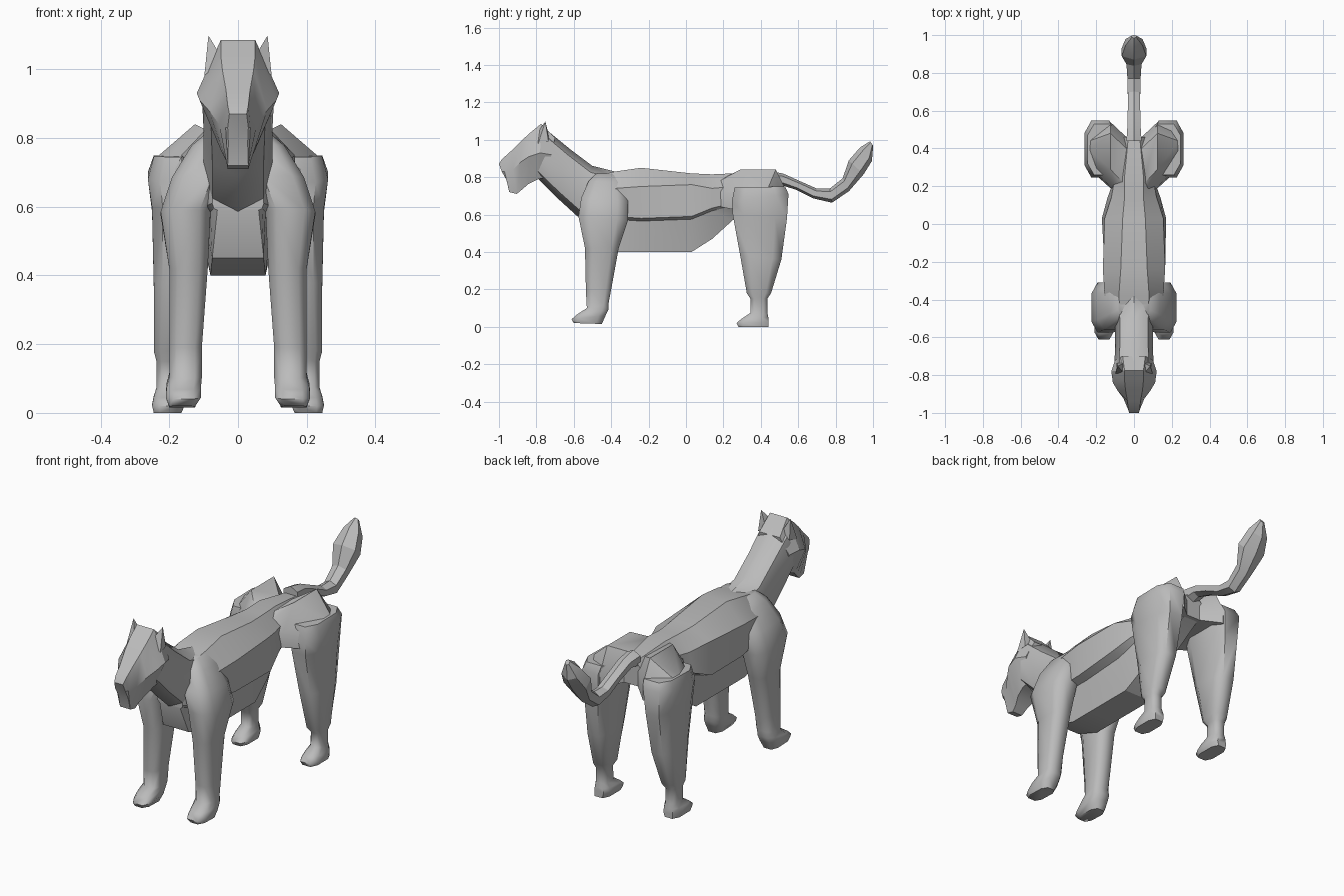
import bpy, bmesh, math

fur = bpy.data.materials.new("grey fur")
fur.diffuse_color = (0.5, 0.5, 0.5, 1)


def finish(name, bm, angle=35, mirror=False):
    bmesh.ops.recalc_face_normals(bm, faces=bm.faces)
    me = bpy.data.meshes.new(name)
    bm.to_mesh(me)
    bm.free()
    me.materials.append(fur)
    ob = bpy.data.objects.new(name, me)
    bpy.context.collection.objects.link(ob)
    bpy.ops.object.select_all(action='DESELECT')
    ob.select_set(True)
    bpy.context.view_layer.objects.active = ob
    bpy.ops.object.shade_smooth_by_angle(angle=math.radians(angle))
    if mirror:
        ob.modifiers.new("mirror", 'MIRROR').use_axis[0] = True
    return ob


def skin(name, rings, **kw):
    """Join rings of points into a capped tube."""
    bm = bmesh.new()
    vs = [[bm.verts.new(p) for p in r] for r in rings]
    n = len(vs[0])
    for a, b in zip(vs, vs[1:]):
        for i in range(n):
            j = (i + 1) % n
            bm.faces.new((a[i], a[j], b[j], b[i]))
    bm.faces.new(vs[0])
    bm.faces.new(vs[-1])
    return finish(name, bm, **kw)


def loft(name, secs, n=8, power=0.75, shift=0.5, **kw):
    """Each section: (ya, za, yb, zb, x_min, x_max), a rounded ring between a and b."""
    k = math.cos(math.pi / n) ** power if shift else 1
    rings = []
    for ya, za, yb, zb, x0, x1 in secs:
        ring = []
        for i in range(n):
            t = 2 * math.pi * (i + shift) / n
            c, s = math.cos(t), math.sin(t)
            c = math.copysign(abs(c) ** power, c) / k
            s = math.copysign(abs(s) ** power, s) / k
            f = (s + 1) / 2
            ring.append(((x0 + x1) / 2 + c * (x1 - x0) / 2,
                         yb + (ya - yb) * f, zb + (za - zb) * f))
        rings.append(ring)
    return skin(name, rings, **kw)


def centred(secs):
    return [(*s[:4], -s[4], s[4]) for s in secs]


# torso: y, top z/w, flank z/w, overhang z/w, belly top w, belly z/w
body = [
    (-.57, .72, .05, .66, .07, .61, .075, .07, .59, .06),
    (-.52, .80, .07, .72, .11, .60, .10, .08, .45, .075),
    (-.38, .83, .08, .74, .155, .59, .14, .10, .40, .08),
    (-.24, .85, .07, .75, .165, .58, .155, .11, .40, .08),
    (.03, .82, .06, .76, .155, .59, .17, .12, .40, .08),
    (.14, .815, .05, .74, .12, .635, .14, .11, .47, .07),
    (.25, .82, .05, .75, .10, .66, .10, .09, .57, .06),
    (.46, .79, .03, .75, .06, .70, .06, .05, .67, .04),
]
rings = []
for y, zt, wt, zm, wm, zu, wu, wl, zb, wb in body:
    half = [(wt, zt), (wm, zm), (wu, zu), (wl, zu - .015), (wb, zb)]
    rings.append([(x, y, z) for x, z in half] + [(-x, y, z) for x, z in reversed(half)])
skin("torso", rings, angle=30)

# haunches: slope from the spine out over each hip
skin("haunches", [[(x, ya, zl), (x, ya + .01, zl + .08), (x, ya + .10, zt), (x, yb - .06, zt), (x, yb, zl + .08), (x, yb, zl)]
                  for x, ya, yb, zl, zt in ((-.235, .29, .50, .62, .745), (-.125, .19, .54, .64, .84),
                                            (-.04, .10, .46, .66, .795), (.04, .10, .46, .66, .795),
                                            (.125, .19, .54, .64, .84), (.235, .29, .50, .62, .745))], angle=40)

# neck
loft("neck", centred([
    (-.38, .83, -.50, .56, .11),
    (-.50, .86, -.58, .59, .10),
    (-.62, .95, -.69, .69, .10),
    (-.73, 1.04, -.80, .80, .105),
]), power=0.85, shift=0, angle=50)

# head narrowing to a muzzle: top y/z/w, cheek y/z/w, jaw y/z/w
face = [
    (-.70, 1.01, .06, -.72, .92, .10, -.73, .80, .06),
    (-.775, 1.085, .05, -.78, .93, .12, -.79, .79, .06),
    (-.83, 1.04, .05, -.84, .91, .112, -.84, .765, .05),
    (-.88, .995, .045, -.885, .88, .085, -.875, .735, .035),
    (-.935, .94, .035, -.925, .84, .055, -.905, .71, .03),
    (-.985, .895, .03, -.97, .83, .036, -.945, .72, .03),
    (-1.0, .87, .025, -.985, .83, .03, -.96, .785, .028),
]
skin("head", [[(a, y1, z1), (b, y2, z2), (c, y3, z3), (-c, y3, z3), (-b, y2, z2), (-a, y1, z1)]
              for y1, z1, a, y2, z2, b, y3, z3, c in face], angle=30)

# ears
bm = bmesh.new()
base = [bm.verts.new(p) for p in ((.045, -.80, 1.03), (.098, -.79, .98), (.092, -.735, .99), (.05, -.735, 1.03))]
tip = bm.verts.new((.086, -.752, 1.098))
bm.faces.new(base)
for i in range(4):
    bm.faces.new((base[i], base[(i + 1) % 4], tip))
finish("ears", bm, angle=20, mirror=True)

# front legs from paw to shoulder
loft("front_legs", [
    (-.60, .02, -.45, .015, .125, .20),
    (-.612, .04, -.43, .06, .108, .21),
    (-.58, .068, -.415, .09, .108, .208),
    (-.53, .10, -.415, .12, .105, .20),
    (-.535, .19, -.40, .20, .105, .20),
    (-.54, .42, -.36, .42, .088, .20),
    (-.575, .59, -.31, .57, .08, .225),
    (-.56, .69, -.31, .67, .04, .192),
    (-.52, .78, -.33, .77, .02, .135),
    (-.48, .82, -.36, .82, .02, .085),
], power=0.65, angle=60, mirror=True)

# hind legs from paw to hip
loft("hind_legs", [
    (.28, 0, .44, 0, .165, .245),
    (.27, .02, .44, .025, .155, .25),
    (.30, .045, .44, .05, .16, .245),
    (.345, .075, .435, .075, .17, .237),
    (.345, .15, .435, .15, .172, .237),
    (.325, .18, .455, .18, .155, .245),
    (.29, .38, .51, .36, .13, .245),
    (.25, .60, .54, .58, .11, .25),
    (.245, .67, .548, .71, .095, .262),
    (.26, .745, .53, .75, .09, .245),
], power=0.65, angle=60, mirror=True)

# tail with broad tuft
loft("tail", centred([
    (.44, .83, .44, .75, .04),
    (.52, .815, .50, .765, .035),
    (.61, .775, .59, .735, .033),
    (.70, .735, .68, .69, .033),
    (.77, .735, .78, .668, .035),
    (.84, .79, .87, .73, .04),
    (.875, .885, .945, .82, .065),
    (.935, .955, .99, .89, .045),
    (.985, .99, 1.0, .97, .012),
]), n=6, power=0.9, angle=20)
